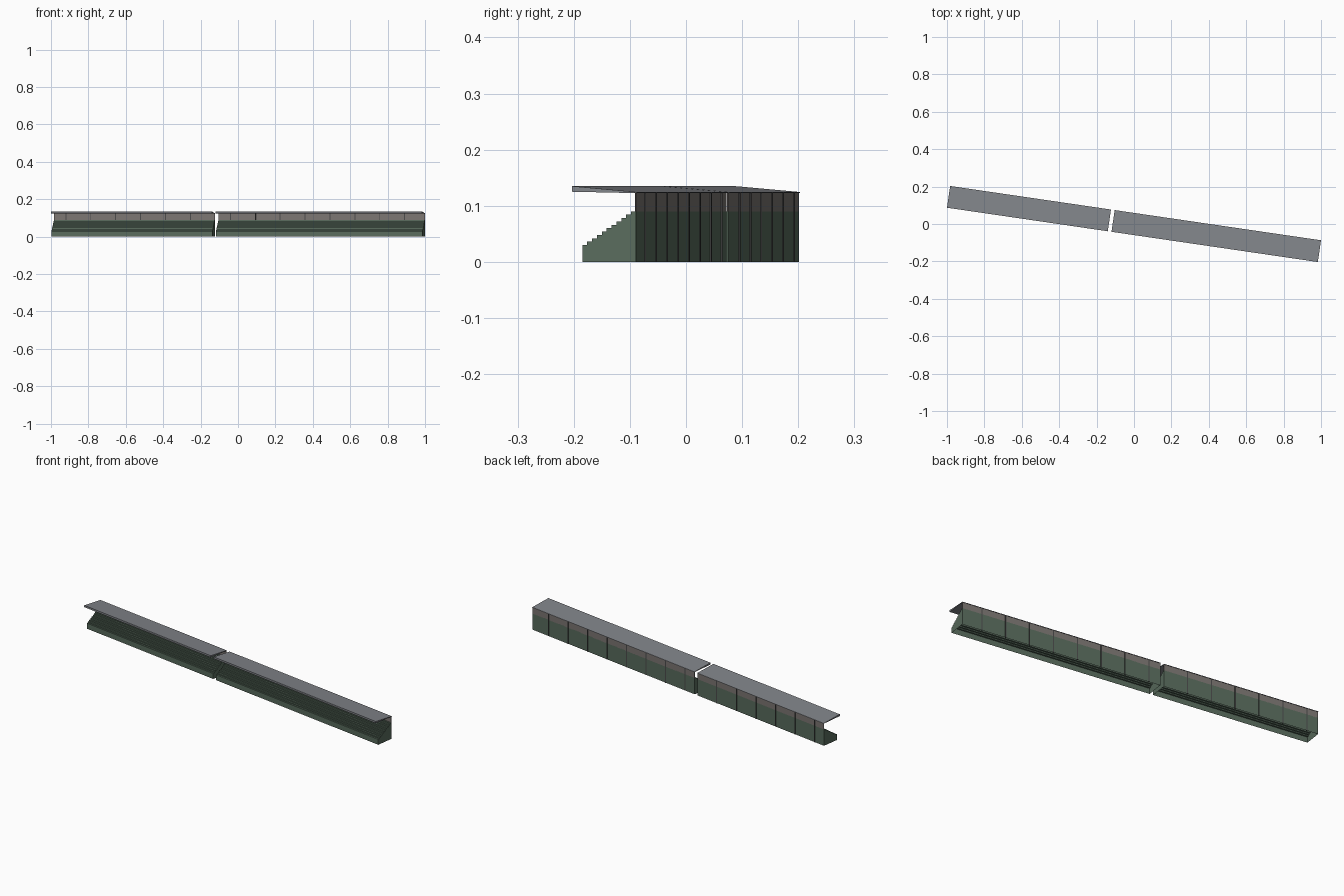
import bpy, bmesh, math
from mathutils import Matrix

if "Cube" in bpy.data.objects:
    bpy.data.objects.remove(bpy.data.objects["Cube"])

ROT = Matrix.Rotation(math.radians(-8.33), 4, 'Z')


def material(name, rgb):
    m = bpy.data.materials.new(name)
    m.diffuse_color = (*rgb, 1)
    m.use_nodes = True
    m.node_tree.nodes["Principled BSDF"].inputs["Base Color"].default_value = m.diffuse_color
    return m


GREEN = material("green_concrete", (0.10, 0.15, 0.11))
ROOF = material("roof_grey", (0.22, 0.23, 0.25))
PANEL = material("panel_grey", (0.20, 0.18, 0.17))
POST = material("post_dark", (0.07, 0.07, 0.07))


def finish(bm, name, mat):
    bmesh.ops.transform(bm, matrix=ROT, verts=bm.verts)
    me = bpy.data.meshes.new(name)
    bm.to_mesh(me)
    bm.free()
    me.materials.append(mat)
    ob = bpy.data.objects.new(name, me)
    bpy.context.collection.objects.link(ob)


def extrude(name, profile, u0, u1, mat, open_bottom=False):
    """Sweep a (depth, height) profile along the stand; first/last points lie on the ground."""
    bm = bmesh.new()
    a = [bm.verts.new((u0, v, z)) for v, z in profile]
    b = [bm.verts.new((u1, v, z)) for v, z in profile]
    n = len(profile)
    for i in range(n - 1 if open_bottom else n):
        j = (i + 1) % n
        bm.faces.new((a[i], a[j], b[j], b[i]))
    bm.faces.new(a[::-1])
    bm.faces.new(b)
    bmesh.ops.recalc_face_normals(bm, faces=bm.faces)
    finish(bm, name, mat)


def box(bm, lo, hi):
    vs = bmesh.ops.create_cube(bm, size=1)["verts"]
    for v in vs:
        for k in range(3):
            v.co[k] = lo[k] if v.co[k] < 0 else hi[k]


# stepped seating profile: front wall, then equal risers and treads, back wall
STEPS, FRONT, BACK = 11, -0.040, 0.0565
tread = (BACK - FRONT) / STEPS
steps = [(FRONT, 0)]
for i in range(STEPS):
    z = 0.03 + 0.006 * i
    steps += [(FRONT + i * tread, z), (FRONT + (i + 1) * tread, z)]
steps.append((BACK, 0))

# two stands in line: start, end, number of posts
for side, u0, u1, posts in (("left", -1.002, -0.133, 6), ("right", -0.113, 1.002, 8)):
    extrude(side + "_stepped_seating", steps, u0, u1, GREEN, open_bottom=True)

    # upper back wall
    extrude(side + "_back_panel",
            [(0.0545, 0.088), (0.0565, 0.088), (0.0565, 0.1235), (0.0545, 0.1235)],
            u0, u1, PANEL)

    # roof slab falling towards the back
    extrude(side + "_roof",
            [(-0.0587, 0.125), (-0.0587, 0.135), (0.0587, 0.1245), (0.0587, 0.1225)],
            u0, u1, ROOF)

    # posts along the back wall
    bm = bmesh.new()
    for i in range(posts):
        u = u0 + 0.064 + 0.1345 * i
        box(bm, (u - 0.0025, 0.0530, 0), (u + 0.0025, 0.0586, 0.1235))
    finish(bm, side + "_wall_posts", POST)
